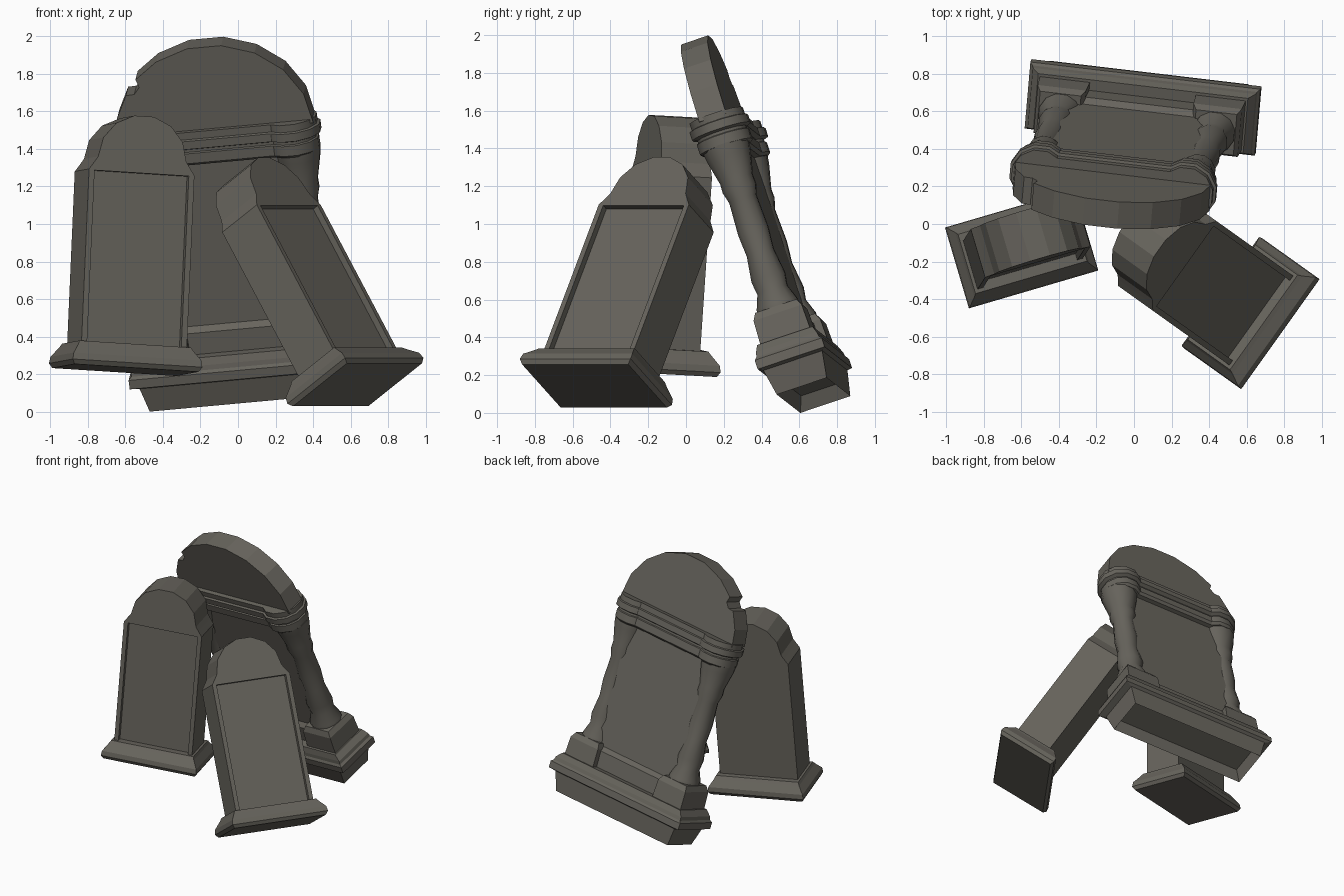
import bpy, bmesh, math
from mathutils import Matrix, Vector

if "Cube" in bpy.data.objects:
    bpy.data.objects.remove(bpy.data.objects["Cube"])

stone = bpy.data.materials.new("weathered_grey_stone")
stone.diffuse_color = (0.135, 0.127, 0.108, 1)
stone.use_nodes = True
stone.node_tree.nodes["Principled BSDF"].inputs["Base Color"].default_value = stone.diffuse_color


def placement(loc, yaw, pitch, roll):
    r = lambda d, ax: Matrix.Rotation(math.radians(d), 4, ax)
    return Matrix.Translation(loc) @ r(yaw, 'Z') @ r(pitch, 'X') @ r(roll, 'Y')


def finish(bm, name, mat, smooth=False):
    bmesh.ops.recalc_face_normals(bm, faces=bm.faces)
    me = bpy.data.meshes.new(name)
    bm.to_mesh(me)
    bm.free()
    me.materials.append(stone)
    ob = bpy.data.objects.new(name, me)
    bpy.context.collection.objects.link(ob)
    ob.matrix_world = mat
    if smooth:
        bpy.ops.object.select_all(action='DESELECT')
        ob.select_set(True)
        bpy.context.view_layer.objects.active = ob
        bpy.ops.object.shade_smooth_by_angle(angle=math.radians(40))
    return ob


def loft(bm, rings):
    """Join equal-length rings of points and cap both ends."""
    vs = [[bm.verts.new(p) for p in ring] for ring in rings]
    n = len(vs[0])
    for a, b in zip(vs, vs[1:]):
        for i in range(n):
            bm.faces.new((a[i], a[(i + 1) % n], b[(i + 1) % n], b[i]))
    bm.faces.new(vs[-1])
    return bm.faces.new(vs[0])


def rect_rings(sections, cx=0, cy=0):
    return [[(cx + sx * w / 2, cy + sy * d / 2, h)
             for sx, sy in ((-1, -1), (1, -1), (1, 1), (-1, 1))]
            for w, d, h in sections]


def stack(name, mat, sections, cx=0, cy=0, hollow=False):
    bm = bmesh.new()
    bottom = loft(bm, rect_rings(sections, cx, cy))
    if hollow:
        bmesh.ops.recalc_face_normals(bm, faces=bm.faces)
        bmesh.ops.inset_individual(bm, faces=[bottom], thickness=0.05)
        bmesh.ops.translate(bm, verts=bottom.verts, vec=(0, 0, 0.08))
    return finish(bm, name, mat)


def slab(name, mat, outline, y0, y1):
    bm = bmesh.new()
    loft(bm, [[(x, y, z) for x, z in outline] for y in (y0, y1)])
    return finish(bm, name, mat)


def lathe(name, mat, profile, cx, sides=12):
    bm = bmesh.new()
    loft(bm, [[(cx + r * math.cos(2 * math.pi * (i + .5) / sides),
                r * math.sin(2 * math.pi * (i + .5) / sides), h)
               for i in range(sides)] for r, h in profile])
    return finish(bm, name, mat, True)


# Small headstones with recessed front panel
def small_headstone(side, mat):
    arch = [(0.245 * math.cos(math.pi * i / 7), 1.12 + 0.235 * math.sin(math.pi * i / 7))
            for i in range(7, -1, -1)]
    outline = [(-.293, .12), (-.293, 1.05), (-.265, 1.09)] + arch + [
        (.265, 1.09), (.293, 1.05), (.293, .12)]
    slab(side + "_headstone_body", mat, outline, -0.11, 0.125)
    frame = outline + [(.262, .12), (.262, 1.045), (-.262, 1.045), (-.262, .12)]
    slab(side + "_headstone_frame", mat, frame, -0.145, -0.11)
    stack(side + "_headstone_base", mat,
          [(.69, .42, 0), (.72, .45, .025), (.71, .44, .06), (.64, .36, .11), (.62, .33, .13)])


small_headstone("left", placement((-0.6, -0.135, 0.222), 16.5, -3, 3.5))
small_headstone("right", placement((0.637, -0.485, 0.143), 54.5, -33, 0))

# Large columned headstone, leaning forward
big = placement((0.07, 0.675, 0.093), -5, 18.5, -5.5)
stack("large_plinth", big,
      [(1.07, .28, 0), (1.14, .33, .14), (1.24, .375, .15), (1.24, .375, .20), (1.21, .35, .215),
       (1.20, .34, .24), (1.13, .31, .28)], hollow=True)
stack("large_panel", big, [(.84, .13, .26), (.84, .13, 1.38)])
stack("panel_footing", big, [(.62, .19, .26), (.62, .19, .40), (.62, .13, .43)])

# Columns, square blocks and round capitals
cap = [(.13, 1.34), (.148, 1.355), (.148, 1.41), (.138, 1.415), (.138, 1.43),
       (.165, 1.44), (.165, 1.485), (.15, 1.49), (.15, 1.53)]
for sx, side in ((-1, "left"), (1, "right")):
    stack(side + "_column_block", big,
          [(.27, .28, .26), (.26, .27, .41), (.22, .23, .45)], cx=sx * .42)
    lathe(side + "_column", big,
          [(.115, .43), (.115, .47), (.085, .55), (.095, .62), (.076, .76), (.085, .88),
           (.077, 1.06), (.094, 1.12), (.092, 1.17), (.122, 1.30), (.13, 1.36)], sx * .415)
    lathe(side + "_capital", big, cap, sx * .395)
stack("large_cornice", big, [(.80, 2 * r - .07, h) for r, h in cap])

# Arched top with a chipped notch on the left
arc = lambda d, r=1: (.53 * r * math.cos(math.radians(d)),
                      1.51 + .485 * r * math.sin(math.radians(d)))
top = [arc(d) for d in range(0, 121, 20)] + [arc(137), arc(140, .92), arc(146, .92),
                                            arc(149, .99), arc(165), arc(180)]
slab("large_arched_top", big, top, -0.085, 0.065)
